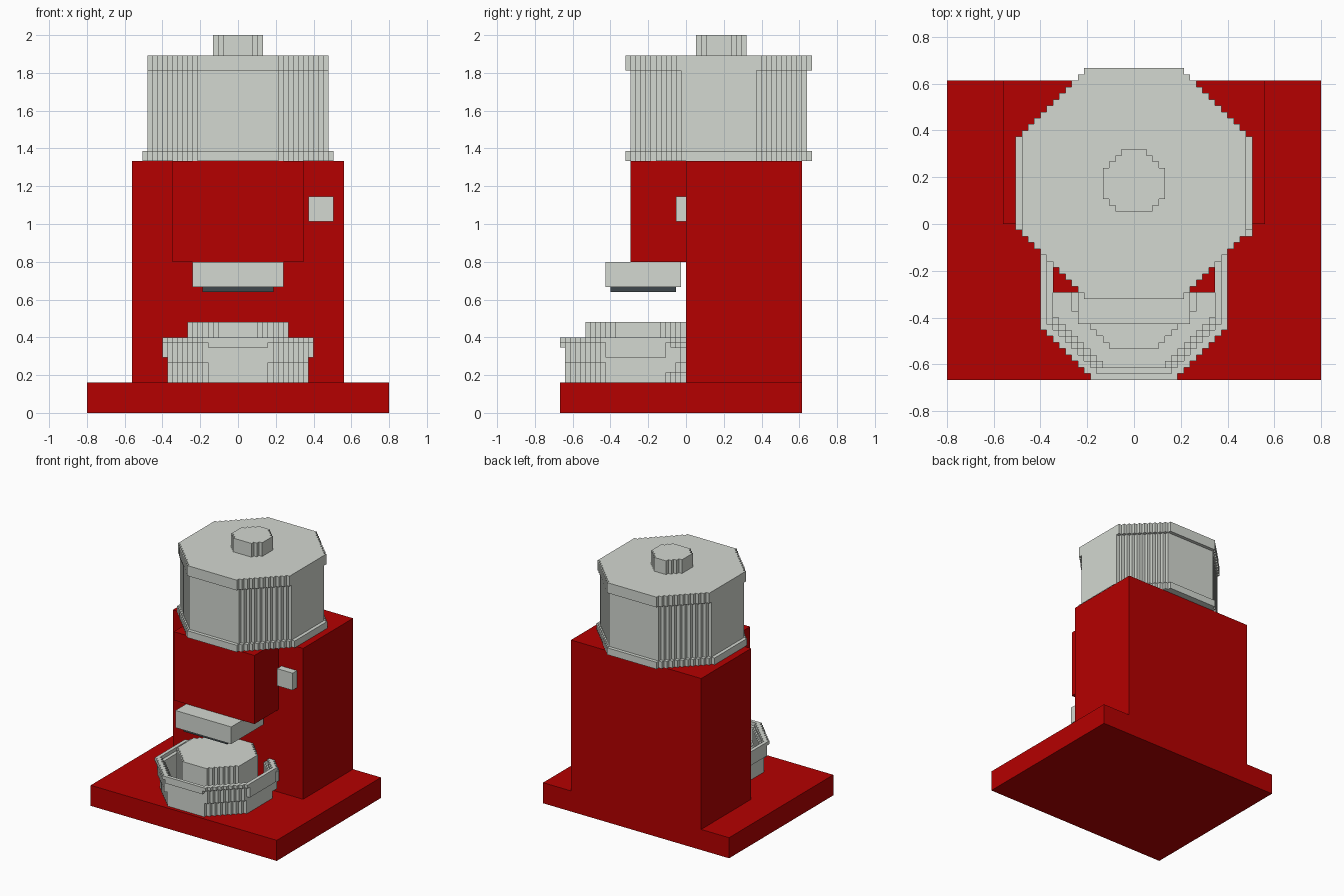
import bpy, bmesh

if "Cube" in bpy.data.objects:
    bpy.data.objects.remove(bpy.data.objects["Cube"])

U = 2 / 75  # one block step


def material(name, rgb):
    m = bpy.data.materials.new(name)
    m.diffuse_color = (*rgb, 1)
    m.use_nodes = True
    m.node_tree.nodes["Principled BSDF"].inputs["Base Color"].default_value = m.diffuse_color
    return m


RED = material("red enamel", (0.461, 0.0, 0.0))
STEEL = material("light steel", (0.654, 0.686, 0.638))
DARK = material("dark grey", (0.049, 0.064, 0.072))


def finish(name, bm, mat):
    bmesh.ops.recalc_face_normals(bm, faces=bm.faces)
    me = bpy.data.meshes.new(name)
    bm.to_mesh(me)
    bm.free()
    me.materials.append(mat)
    ob = bpy.data.objects.new(name, me)
    bpy.context.collection.objects.link(ob)
    return ob


def box(name, x, y, z, mat):
    """Box from (min, max) ranges in block steps."""
    bm = bmesh.new()
    bmesh.ops.create_cube(bm, size=1)
    for v in bm.verts:
        v.co = [(r[0] if c < 0 else r[1]) * U for c, r in zip(v.co, (x, y, z))]
    return finish(name, bm, mat)


def octagon(x, y, cy, hx, hy, d):
    """Is block (x, y) inside a stair-edged octagon centred on (0, cy)?"""
    fx, fy = abs(x + 0.5) + 0.5, abs(y + 0.5 - cy) + 0.5
    return fx <= hx and fy <= hy and fx + fy <= d


def blocks(name, inside, x, y, z, mat):
    """Outer skin of all blocks for which inside(x, y, z) holds."""
    cells = {(i, j, k) for i in range(*x) for j in range(*y) for k in range(*z)
             if inside(i, j, k)}
    bm = bmesh.new()
    verts = {}

    def vert(p):
        if p not in verts:
            verts[p] = bm.verts.new([c * U for c in p])
        return verts[p]

    for c in cells:
        for a in range(3):
            for s in (0, 1):
                n = list(c)
                n[a] += 2 * s - 1
                if tuple(n) in cells:
                    continue
                b, e = (a + 1) % 3, (a + 2) % 3
                quad = []
                for db, de in ((0, 0), (1, 0), (1, 1), (0, 1)):
                    p = list(c)
                    p[a] += s
                    p[b] += db
                    p[e] += de
                    quad.append(vert(tuple(p)))
                bm.faces.new(quad if s else quad[::-1])
    bmesh.ops.dissolve_limit(bm, angle_limit=0.02, verts=bm.verts, edges=bm.edges)
    return finish(name, bm, mat)


# Housing
box("base", (-30, 30), (-25, 23), (0, 6), RED)
box("column", (-21, 21), (0, 23), (6, 50), RED)
box("head", (-13, 13), (-11, 0), (30, 50), RED)
box("button", (14, 19), (-2, 0), (38, 43), STEEL)

# Outlet under the head
box("outlet", (-9, 9), (-16, -1), (25, 30), STEEL)
box("outlet_underside", (-7, 7), (-15, -2), (24, 25), DARK)


# Container with bottom flange and lid
def container(x, y, z):
    if z < 52:
        return octagon(x, y, 6.5, 19, 18.5, 26.5)
    if z < 68:
        return octagon(x, y, 6.5, 18, 17.5, 25.5)
    return octagon(x, y, 6.5, 18, 18.5, 26.5)


blocks("container", container, (-19, 19), (-12, 25), (50, 71), STEEL)
blocks("lid_knob", lambda x, y, z: octagon(x, y, 6.5, 5, 5.5, 7.5),
       (-5, 5), (2, 12), (71, 75), STEEL)


# Flared bowl, open at the top, running back to the column
def bowl(x, y, z):
    hx = 14 if z < 11 else 15
    hy = 14 if z < 13 else 15
    d = 20 if z < 10 else 21 if z < 14 else 22
    bulge = 2 if x > 0 and y > -10 and 8 <= z < 13 else 0  # fuller back right
    if not octagon(x, y, -10, min(hx, 14) if bulge and y >= -4 else hx, hy, d + bulge):
        return False
    inner = 14 if z == 14 else 13
    inner_d = 18 if z < 10 else 19 if z < 14 else 20
    return z < 7 or not octagon(x, y, -10, inner, inner, inner_d)


blocks("bowl", bowl, (-15, 15), (-25, 0), (6, 15), STEEL)

# Raised centre of the bowl
blocks("bowl_centre",
       lambda x, y, z: octagon(x, y, -10, 10, 10, 15 if x > 0 and y > -10 else 14),
       (-10, 10), (-20, 0), (7, 18), STEEL)
